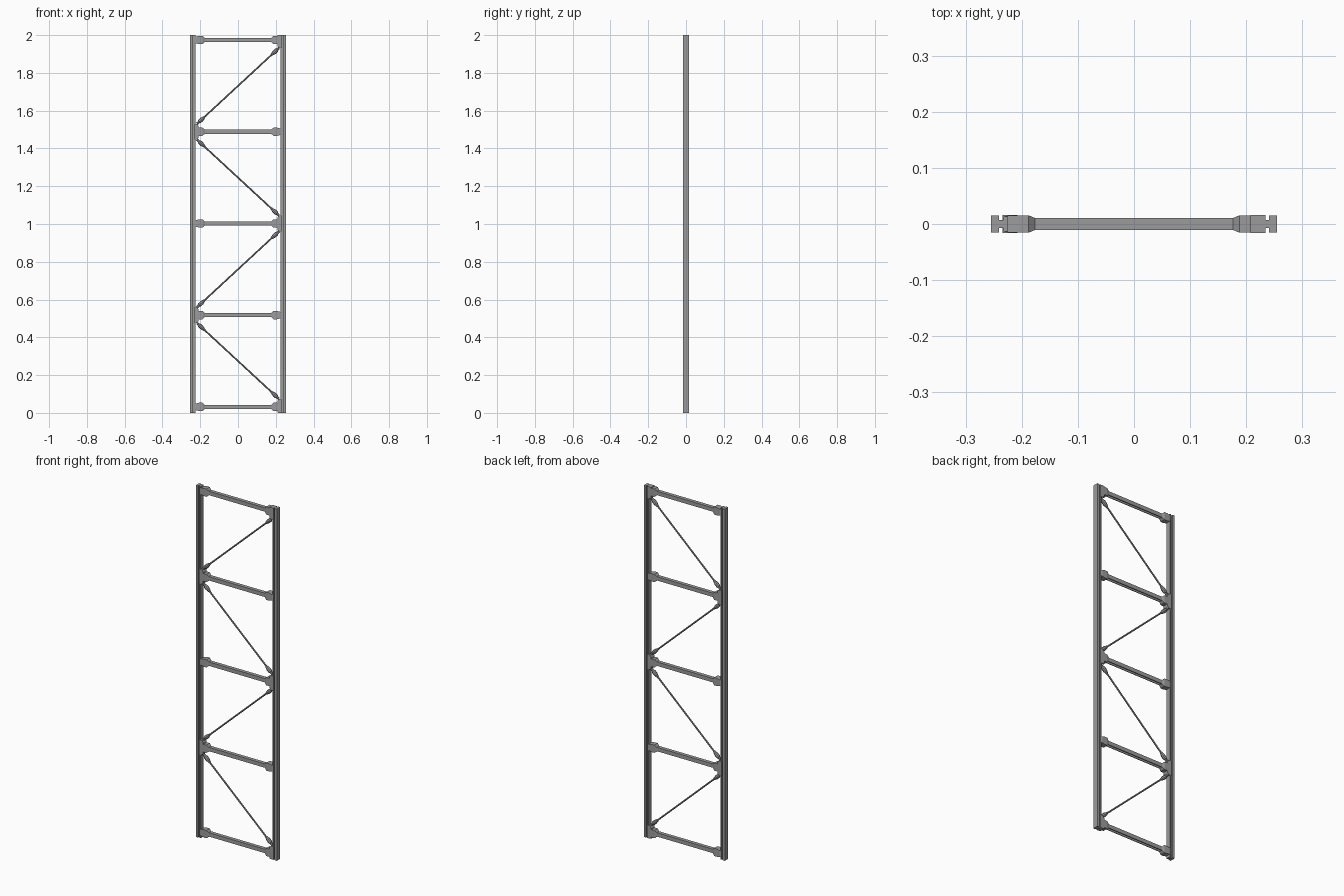
import bpy, bmesh, math
from mathutils import Vector

if "Cube" in bpy.data.objects:
    bpy.data.objects.remove(bpy.data.objects["Cube"])

steel = bpy.data.materials.new("grey_steel")
steel.use_nodes = True
GREY = (0.33, 0.33, 0.33, 1)
steel.diffuse_color = GREY
steel.node_tree.nodes["Principled BSDF"].inputs["Base Color"].default_value = GREY


def loft(name, rings):
    """Skin a list of equal-length point rings and cap both ends."""
    bm = bmesh.new()
    loops = [[bm.verts.new(p) for p in ring] for ring in rings]
    n = len(loops[0])
    for a, b in zip(loops, loops[1:]):
        for i in range(n):
            j = (i + 1) % n
            bm.faces.new((a[i], a[j], b[j], b[i]))
    bm.faces.new(loops[0])
    bm.faces.new(loops[-1])
    bmesh.ops.recalc_face_normals(bm, faces=bm.faces)
    mesh = bpy.data.meshes.new(name)
    bm.to_mesh(mesh)
    bm.free()
    mesh.materials.append(steel)
    ob = bpy.data.objects.new(name, mesh)
    bpy.context.collection.objects.link(ob)
    return ob


def rod(name, start, end, stations):
    """Round bar from start to end; stations are (distance, radius)."""
    axis = (end - start).normalized()
    side = Vector((0, 1, 0))
    up = axis.cross(side)
    rings = []
    for dist, r in stations:
        c = start + axis * dist
        rings.append([c + (side * math.cos(t) + up * math.sin(t)) * r
                      for t in [math.tau * k / 8 for k in range(8)]])
    return loft(name, rings)


LEVELS = [0.032 + 0.4855 * i for i in range(5)]
SIDES = {"left": 1, "right": -1}

# Upright posts: wide outer flange, narrow web, inner flange
half = [(0.255, 0.0155), (0.241, 0.0155), (0.241, 0.007),
        (0.233, 0.007), (0.233, 0.0135), (0.225, 0.0135)]
post = half + [(x, -y) for x, y in reversed(half)]
for label, s in SIDES.items():
    loft(label + "_post", [[(s * x, y, z) for x, y in post] for z in (0, 2)])

# Cross beams: channels open underneath
H, W, T = 0.011, 0.0105, 0.004
channel = [(-W, -H), (-W, H), (W, H), (W, -H),
           (W - T, -H), (W - T, H - T), (T - W, H - T), (T - W, -H)]
bracket = [(0.232, 0.013, 0.015), (0.222, 0.0155, 0.018),
           (0.205, 0.0155, 0.022), (0.188, 0.0155, 0.022), (0.176, W, H)]
for i, z in enumerate(LEVELS):
    loft(f"cross_beam_{i}", [[(x, y, z + h) for y, h in channel] for x in (-0.19, 0.19)])
    # End brackets taper down onto the beam
    for label, s in SIDES.items():
        loft(f"{label}_bracket_{i}",
             [[(s * x, y * a, z + h * b) for a, b in ((-1, -1), (1, -1), (1, 1), (-1, 1))]
              for x, y, h in bracket])

# Joint blocks where the bracing rods meet the posts, on alternating sides
for i, z in enumerate(LEVELS):
    s = 1 if i % 2 == 0 else -1
    outline = [(0.234, -0.042), (0.216, -0.042), (0.208, -0.03),
               (0.208, 0.03), (0.216, 0.042), (0.234, 0.042)]
    loft(f"joint_block_{i}",
         [[(s * x, y, min(2, max(0, z + h))) for x, h in outline] for y in (-0.0158, 0.0158)])

# Diagonal bracing rods with thick tapered end fittings
for i, (low, high) in enumerate(zip(LEVELS, LEVELS[1:])):
    s = 1 if i % 2 == 0 else -1
    a = Vector((s * 0.217, 0, low + 0.042))
    b = Vector((-s * 0.217, 0, high - 0.042))
    length = (b - a).length
    rod(f"brace_rod_{i}", a, b, [(0, 0.0045), (length, 0.0045)])
    for name, p, q in (("lower", a, b), ("upper", b, a)):
        rod(f"{name}_fitting_{i}", p, q,
            [(0, 0.007), (0.012, 0.007), (0.018, 0.011), (0.035, 0.011), (0.056, 0.0055)])
